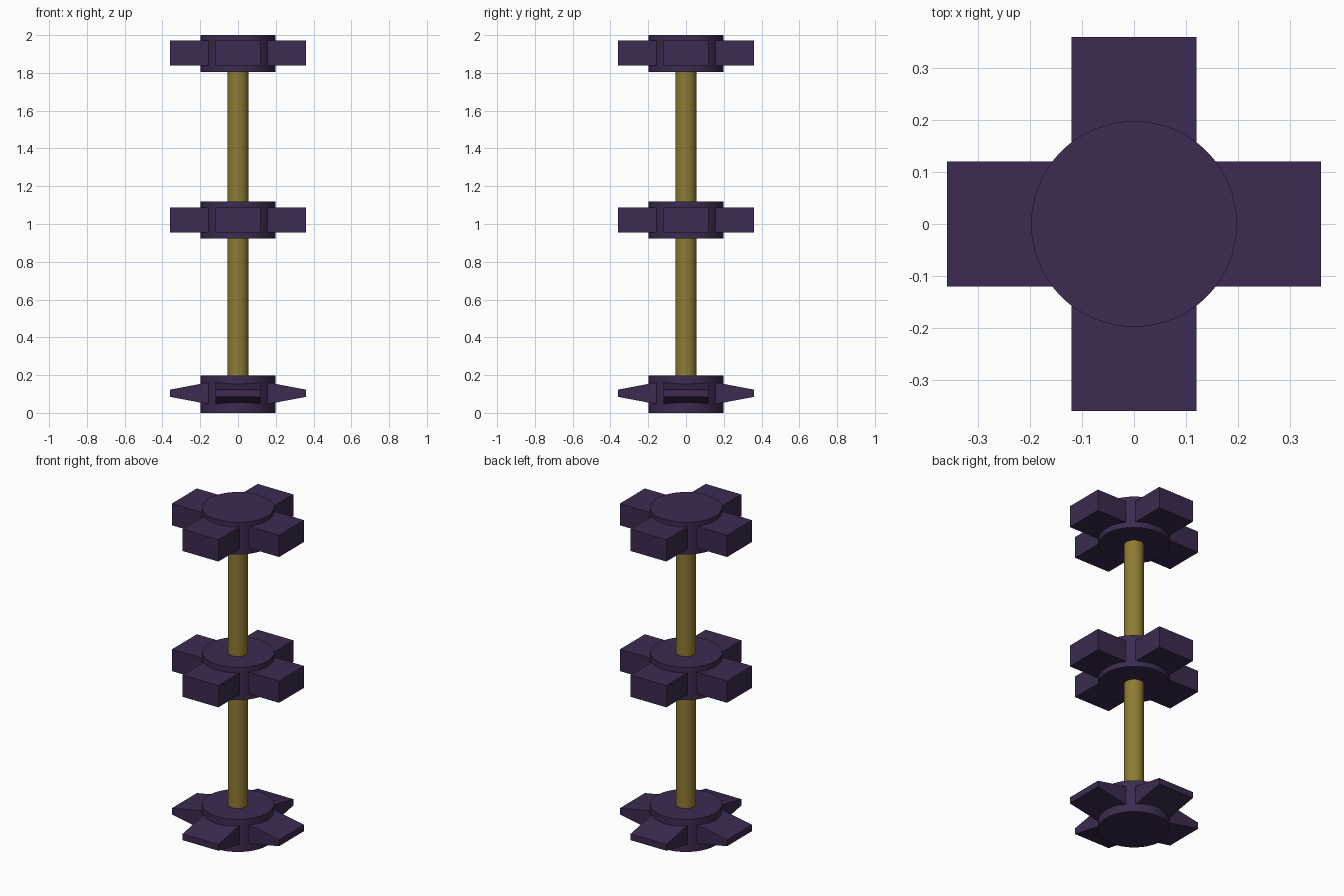
import bpy, bmesh, math
from mathutils import Matrix

if "Cube" in bpy.data.objects:
    bpy.data.objects.remove(bpy.data.objects["Cube"])


def material(name, rgb):
    m = bpy.data.materials.new(name)
    m.diffuse_color = (*rgb, 1)
    m.use_nodes = True
    m.node_tree.nodes["Principled BSDF"].inputs["Base Color"].default_value = m.diffuse_color
    return m


PURPLE = material("dark_purple", (0.045, 0.024, 0.08))
BRASS = material("brass", (0.27, 0.2, 0.033))


def cylinder(name, radius, z0, z1, mat):
    bpy.ops.mesh.primitive_cylinder_add(vertices=64, radius=radius, depth=z1 - z0,
                                        location=(0, 0, (z0 + z1) / 2))
    ob = bpy.context.object
    ob.name = name
    ob.data.materials.append(mat)
    bpy.ops.object.shade_smooth_by_angle(angle=math.radians(30))
    return ob


def arms(name, z, inner_half, outer_half):
    """Four arms around the hub, each a block that may taper outward."""
    bm = bmesh.new()
    profile = [(0.1, -inner_half), (0.36, -outer_half), (0.36, outer_half), (0.1, inner_half)]
    for i in range(4):
        rot = Matrix.Rotation(i * math.pi / 2, 3, 'Z')
        near = [bm.verts.new((x, -0.12, h)) for x, h in profile]
        far = [bm.verts.new((x, 0.12, h)) for x, h in profile]
        bm.faces.new(near)
        bm.faces.new(far[::-1])
        for a in range(4):
            b = (a + 1) % 4
            bm.faces.new((near[a], far[a], far[b], near[b]))
        bmesh.ops.rotate(bm, verts=near + far, matrix=rot)
    bmesh.ops.recalc_face_normals(bm, faces=bm.faces)
    me = bpy.data.meshes.new(name)
    bm.to_mesh(me)
    bm.free()
    me.materials.append(PURPLE)
    ob = bpy.data.objects.new(name, me)
    ob.location.z = z
    bpy.context.collection.objects.link(ob)


# Central rod
cylinder("rod", 0.056, 0.1, 1.9, BRASS)

# Hubs with their four arms; the lowest set tapers to a thin edge
for level, z0, z1, arm_z, inner, outer in (
        ("bottom", 0.0, 0.198, 0.104, 0.068, 0.019),
        ("middle", 0.922, 1.12, 1.021, 0.066, 0.066),
        ("top", 1.805, 2.0, 1.906, 0.066, 0.066)):
    cylinder(level + "_hub", 0.198, z0, z1, PURPLE)
    arms(level + "_arms", arm_z, inner, outer)
